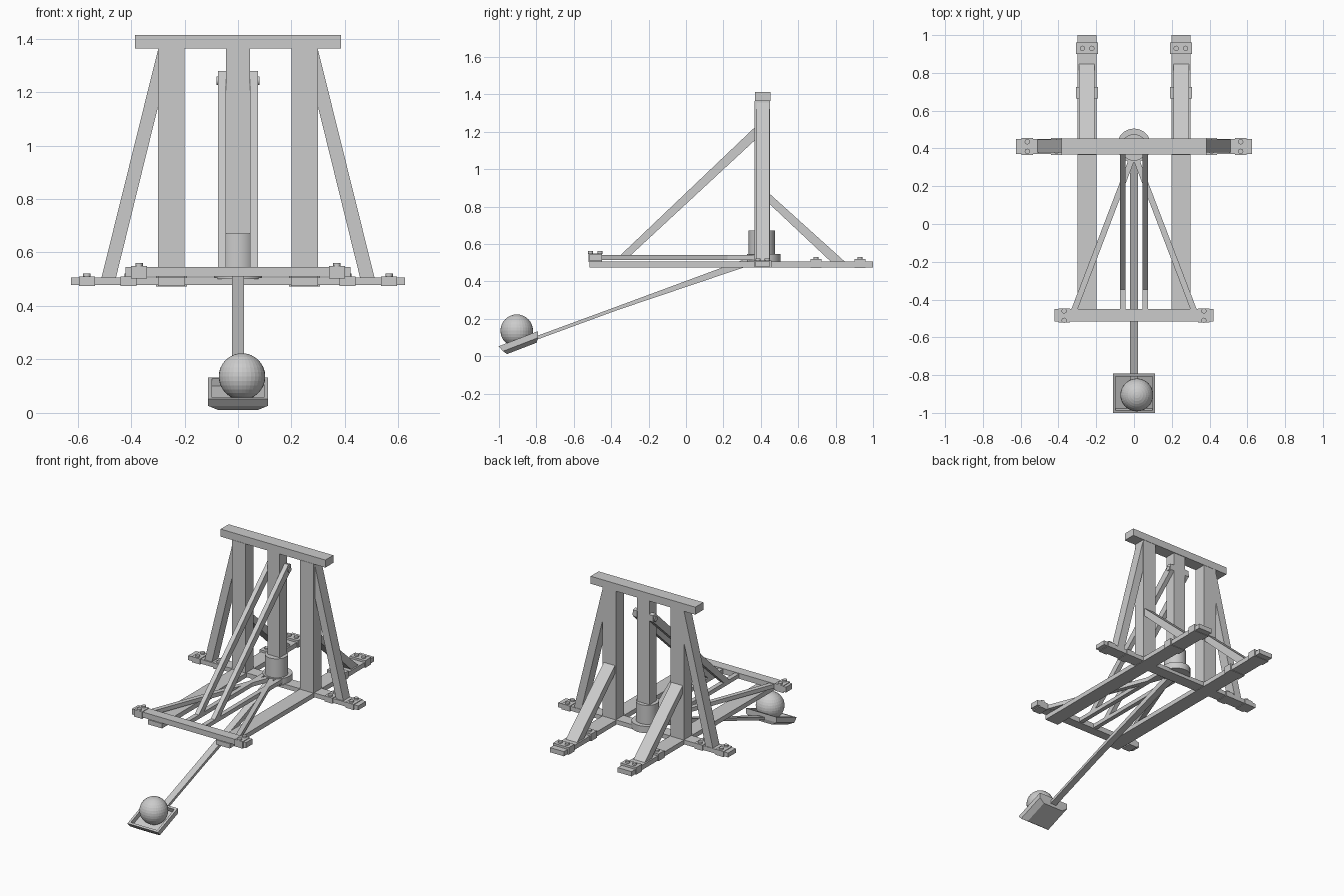
import bpy, bmesh, math
from mathutils import Vector, Matrix

if "Cube" in bpy.data.objects:
    bpy.data.objects.remove(bpy.data.objects["Cube"])

wood = bpy.data.materials.new("grey wood")
wood.diffuse_color = (0.6, 0.6, 0.6, 1)
wood.use_nodes = True
wood.node_tree.nodes["Principled BSDF"].inputs["Base Color"].default_value = wood.diffuse_color


def finish(name, bm, smooth=False):
    bmesh.ops.recalc_face_normals(bm, faces=bm.faces[:])
    me = bpy.data.meshes.new(name)
    bm.to_mesh(me)
    bm.free()
    me.materials.append(wood)
    ob = bpy.data.objects.new(name, me)
    bpy.context.collection.objects.link(ob)
    if smooth:
        for p in me.polygons:
            p.use_smooth = len(p.vertices) == 4
    return ob


def prism(name, pts, axis, lo, hi):
    """Extrude a 2D outline along an axis (x: yz, y: xz, z: xy)."""
    def place(p, d):
        return {"x": (d, p[0], p[1]), "y": (p[0], d, p[1]), "z": (p[0], p[1], d)}[axis]
    bm = bmesh.new()
    a = [bm.verts.new(place(p, lo)) for p in pts]
    b = [bm.verts.new(place(p, hi)) for p in pts]
    bm.faces.new(a)
    bm.faces.new(b[::-1])
    for i in range(len(pts)):
        j = (i + 1) % len(pts)
        bm.faces.new((a[i], a[j], b[j], b[i]))
    return finish(name, bm)


def box(name, x, y, z):
    return prism(name, [(x[0], y[0]), (x[1], y[0]), (x[1], y[1]), (x[0], y[1])], "z", *z)


def cylinder(name, c, r, depth, axis="z", n=16):
    bm = bmesh.new()
    rot = Matrix.Rotation(math.pi / 2, 4, "Y") if axis == "x" else Matrix.Identity(4)
    bmesh.ops.create_cone(bm, cap_ends=True, segments=n, radius1=r, radius2=r,
                          depth=depth, matrix=Matrix.Translation(c) @ rot)
    return finish(name, bm, True)


def strap(name, cx, cy, hx, hy, z0, z1, along):
    """Clamp band around a beam end with a pair of bolts on top."""
    box(name, (cx - hx, cx + hx), (cy - hy, cy + hy), (z0, z1))
    for t in (-0.025, 0.025):
        p = (cx + t, cy) if along == "x" else (cx, cy + t)
        cylinder(name + "_bolt", (p[0], p[1], z1 + 0.003), 0.014, 0.016, n=12)


# Base and upper frame
box("base_crossbeam", (-0.625, 0.625), (0.37, 0.45), (0.478, 0.507))
box("top_beam", (-0.385, 0.385), (0.368, 0.452), (1.363, 1.413))
box("front_crossbeam", (-0.42, 0.42), (-0.515, -0.45), (0.51, 0.546))
box("center_post", (-0.045, 0.045), (0.372, 0.448), (0.5, 1.365))
cylinder("post_collar", (0, 0.405, 0.6), 0.07, 0.143, n=32)
cylinder("post_foot", (0, 0.415, 0.523), 0.09, 0.045, n=32)

for s, side in ((1, "right"), (-1, "left")):
    def span(a, b):
        return sorted((s * a, s * b))

    def flip(pts):
        return [(s * x, v) for x, v in pts]
    # Long rails and uprights
    box(side + "_rail", span(0.198, 0.3), (-0.515, 1.0), (0.475, 0.506))
    box(side + "_post", span(0.2, 0.3), (0.366, 0.45), (0.477, 1.365))
    # Sloping braces
    prism(side + "_rear_brace", [(0.445, 0.87), (0.855, 0.5), (0.78, 0.5), (0.445, 0.815)],
          "x", *span(0.208, 0.29))
    prism(side + "_side_brace", flip([(0.298, 1.363), (0.512, 0.5), (0.458, 0.5), (0.298, 1.15)]),
          "y", 0.378, 0.447)
    prism(side + "_slanted_arm", [(0.45, 1.272), (0.425, 1.278), (-0.35, 0.54),
                                  (-0.295, 0.54), (0.45, 1.23)], "x", *span(0.044, 0.074))
    cylinder(side + "_arm_pin", (s * 0.066, 0.43, 1.243), 0.016, 0.03, "x", 12)
    # Flat rails between front crossbeam and post
    box(side + "_inner_rail", span(0.044, 0.074), (-0.46, 0.4), (0.515, 0.542))
    prism(side + "_diagonal_rail", flip([(0.335, -0.46), (0.302, -0.46), (0.0, 0.33), (0.033, 0.33)]),
          "z", 0.515, 0.542)
    # Clamps
    for cy in (0.93, 0.695):
        strap(side + "_rail_strap", s * 0.248, cy, 0.058, 0.03, 0.472, 0.52, "x")
    for cx in (0.565, 0.41):
        strap(side + "_base_strap", s * cx, 0.41, 0.03, 0.046, 0.474, 0.511, "y")
    strap(side + "_front_strap", s * 0.37, -0.485, 0.03, 0.037, 0.503, 0.55, "y")

# Throwing arm
prism("throwing_arm", [(0.4, 0.55), (0.4, 0.505), (-0.37, 0.245), (-0.86, 0.065),
                       (-0.86, 0.085), (-0.37, 0.265)], "x", -0.022, 0.022)

# Tray: chamfered block with a sunken top
bm = bmesh.new()
rings = [(0.075, 0.085, -0.055), (0.112, 0.1, -0.033), (0.112, 0.112, 0.0),
         (0.097, 0.097, 0.0), (0.097, 0.097, -0.03)]
loops = [[bm.verts.new((x * i, y * j, z)) for i, j in ((-1, -1), (1, -1), (1, 1), (-1, 1))]
         for x, y, z in rings]
bm.faces.new(loops[0])
bm.faces.new(loops[-1])
for a, b in zip(loops, loops[1:]):
    for i in range(4):
        j = (i + 1) % 4
        bm.faces.new((a[i], a[j], b[j], b[i]))
tray = finish("tray", bm)
tray.matrix_world = Matrix.Translation((0, -0.897, 0.093)) @ Matrix.Rotation(math.radians(21), 4, "X")

# Stone ball
bm = bmesh.new()
bmesh.ops.create_uvsphere(bm, u_segments=32, v_segments=16, radius=0.087,
                          matrix=Matrix.Translation((0.015, -0.905, 0.136)))
finish("stone_ball", bm)
